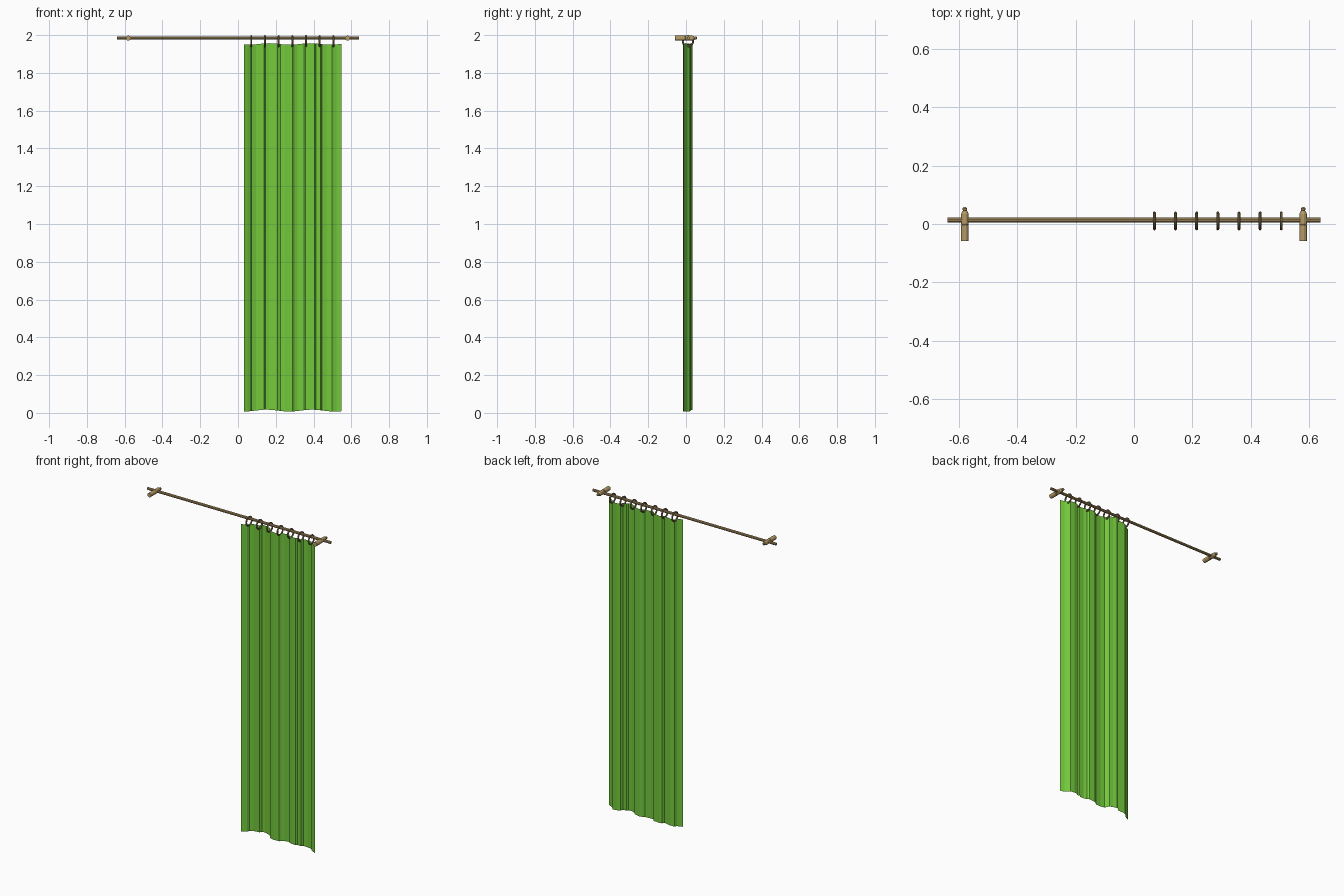
import bpy, bmesh, math
from mathutils import Matrix, Vector

if "Cube" in bpy.data.objects:
    bpy.data.objects.remove(bpy.data.objects["Cube"])


def material(name, color):
    m = bpy.data.materials.new(name)
    m.diffuse_color = (*color, 1)
    m.use_nodes = True
    m.node_tree.nodes["Principled BSDF"].inputs["Base Color"].default_value = m.diffuse_color
    return m


WOOD = material("wood", (0.46, 0.32, 0.13))
RING = material("dark_wood", (0.27, 0.18, 0.09))
CLOTH = material("cloth", (0.17, 0.58, 0.045))
ROD_Y, ROD_Z = 0.013, 1.984


def make(name, verts, faces, mat, smooth=False):
    me = bpy.data.meshes.new(name)
    me.from_pydata(verts, [], faces)
    me.materials.append(mat)
    for p in me.polygons:
        p.use_smooth = smooth
    ob = bpy.data.objects.new(name, me)
    bpy.context.collection.objects.link(ob)
    return ob


def lathe_y(name, x, z, profile, sides, mat):
    """Turned part along y; profile is (y, radius)."""
    verts, faces = [], []
    for y, r in profile:
        for k in range(sides):
            a = 2 * math.pi * (k + 0.5) / sides
            verts.append((x + r * math.cos(a), y, z + r * math.sin(a)))
    for i in range(len(profile) - 1):
        for k in range(sides):
            n = (k + 1) % sides
            faces.append((i * sides + k, (i + 1) * sides + k,
                          (i + 1) * sides + n, i * sides + n))
    faces.append(tuple(range(sides)))
    faces.append(tuple(reversed(range(len(verts) - sides, len(verts)))))
    return make(name, verts, faces, mat)


# Curtain rod
bpy.ops.mesh.primitive_cylinder_add(vertices=10, radius=0.0085, depth=1.28,
                                    location=(0, ROD_Y, ROD_Z),
                                    rotation=(0, math.pi / 2, 0))
rod = bpy.context.object
rod.name = "curtain_rod"
rod.data.materials.append(WOOD)

# Turned wall brackets with a knob on the end
BRACKET = [(-0.058, 0.0135), (-0.004, 0.0135), (-0.002, 0.012), (0.002, 0.0135),
           (0.034, 0.0135), (0.044, 0.009), (0.046, 0.006), (0.049, 0.008),
           (0.054, 0.008), (0.058, 0.004)]
for side, x in (("left", -0.58), ("right", 0.58)):
    lathe_y("bracket_" + side, x, ROD_Z, BRACKET, 12, WOOD)

# Rings hanging on the rod
for i in range(7):
    bpy.ops.mesh.primitive_torus_add(major_segments=16, minor_segments=8,
                                     major_radius=0.0275, minor_radius=0.005,
                                     location=(0.07 + 0.0725 * i, 0.0105, 1.9675),
                                     rotation=(0, math.pi / 2, 0))
    ring = bpy.context.object
    ring.name = f"curtain_ring_{i + 1}"
    ring.data.materials.append(RING)

# Pleated curtain: fold line seen from above, with a wavy top and hem
FOLDS = [(0.033, -0.016), (0.052, -0.007), (0.064, 0.000), (0.072, 0.014),
         (0.095, 0.021), (0.137, 0.018), (0.146, 0.032), (0.165, 0.035),
         (0.185, 0.029), (0.208, 0.025), (0.214, 0.012), (0.224, 0.001),
         (0.250, -0.002), (0.288, 0.000), (0.298, 0.010), (0.315, 0.016),
         (0.350, 0.014), (0.358, 0.003), (0.380, -0.004), (0.404, -0.004),
         (0.412, 0.006), (0.436, 0.004), (0.444, 0.018), (0.470, 0.023),
         (0.498, 0.021), (0.508, 0.008), (0.522, -0.003), (0.548, -0.014)]
verts, faces = [], []
for x, y in FOLDS:
    hem = 0.012 + 0.005 * math.sin((x - 0.09) * 26)
    top = 1.953 + 0.004 * math.sin((x - 0.11) * 29)
    verts += [(x, y, hem), (x, y, top)]
for i in range(len(FOLDS) - 1):
    a = 2 * i
    faces.append((a, a + 2, a + 3, a + 1))
make("curtain", verts, faces, CLOTH)

# Consistent outward normals on the closed turned parts
for ob in bpy.data.objects:
    if ob.name.startswith("bracket"):
        bm = bmesh.new()
        bm.from_mesh(ob.data)
        bmesh.ops.recalc_face_normals(bm, faces=bm.faces[:])
        bm.to_mesh(ob.data)
        bm.free()
